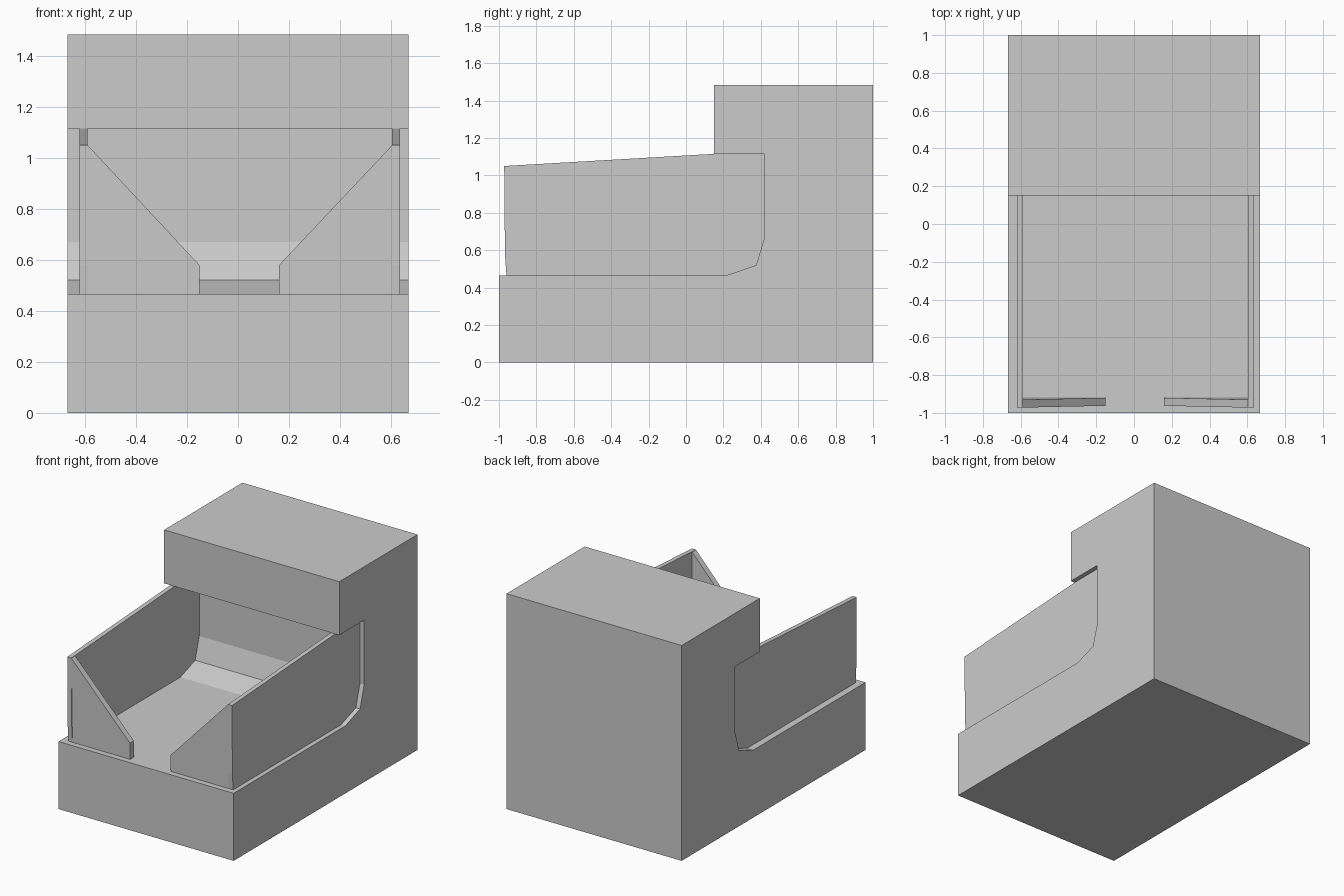
import bpy, bmesh
from mathutils import Vector

if "Cube" in bpy.data.objects:
    bpy.data.objects.remove(bpy.data.objects["Cube"])


def prism(name, profile, offset):
    """Extrude a closed 3D outline along an offset vector."""
    bm = bmesh.new()
    face = bm.faces.new([bm.verts.new(p) for p in profile])
    ext = bmesh.ops.extrude_face_region(bm, geom=[face], use_keep_orig=True)
    verts = [g for g in ext["geom"] if isinstance(g, bmesh.types.BMVert)]
    bmesh.ops.translate(bm, verts=verts, vec=Vector(offset))
    bmesh.ops.recalc_face_normals(bm, faces=bm.faces)
    mesh = bpy.data.meshes.new(name)
    bm.to_mesh(mesh)
    bm.free()
    ob = bpy.data.objects.new(name, mesh)
    bpy.context.collection.objects.link(ob)
    return ob


# Shared back curve of the recess, in (y, z), top to bottom
curve = [(0.42, 1.115), (0.42, 0.67), (0.375, 0.52), (0.215, 0.465)]

# Main body: base, back and overhang in one profile
body = [(-1, 0), (1, 0), (1, 1.483), (0.15, 1.483), (0.15, 1.115)] + curve + [(-1, 0.465)]
prism("body", [(-0.667, y, z) for y, z in body], (1.334, 0, 0))

# Side walls of the tray, fitted to the recess
wall = [(-0.96, 0.465), (-0.968, 0.58), (-0.972, 1.05), (0.15, 1.115)] + curve
for name, x in (("left_wall", -0.62), ("right_wall", 0.604)):
    prism(name, [(x, y, z) for y, z in wall], (0.031, 0, 0))

# Front flaps, sloping down to a central opening
for name, outer, inner in (("left_flap", -0.59, -0.15), ("right_flap", 0.605, 0.16)):
    flap = [(outer, 0.465), (inner, 0.465), (inner, 0.578), (outer, 1.05)]
    prism(name, [(x, -0.96 - 0.012 * (z - 0.465) / 0.585, z) for x, z in flap],
          (0, 0.042, 0))
